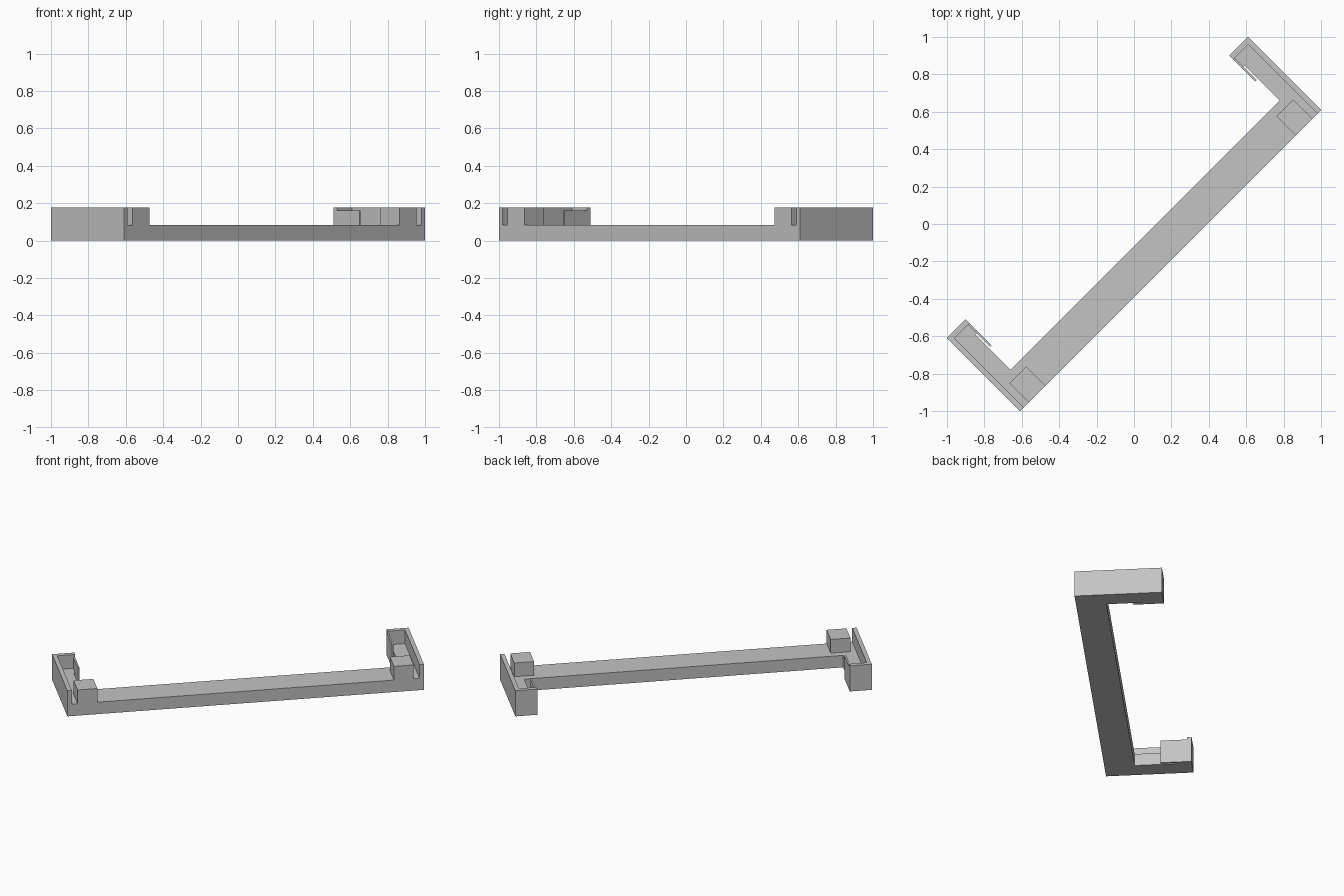
import bpy, bmesh, math
from mathutils import Matrix

if "Cube" in bpy.data.objects:
    bpy.data.objects.remove(bpy.data.objects["Cube"])

grey = bpy.data.materials.new("plain grey")
grey.diffuse_color = (0.55, 0.55, 0.55, 1)
grey.use_nodes = True
grey.node_tree.nodes["Principled BSDF"].inputs["Base Color"].default_value = grey.diffuse_color
TURN = Matrix.Rotation(math.radians(45), 4, 'Z')   # bracket lies on the diagonal
FLOOR, TOP = 0.083, 0.178


def prism(name, outline, z0, z1, bottom=False):
    """Extrude a flat outline upwards; the bottom is left open where it sits on the frame."""
    bm = bmesh.new()
    low = [bm.verts.new((u, v, z0)) for u, v in outline]
    high = [bm.verts.new((u, v, z1)) for u, v in outline]
    n = len(outline)
    bm.faces.new(high)
    if bottom:
        bm.faces.new(low[::-1])
    for i in range(n):
        j = (i + 1) % n
        bm.faces.new((low[i], low[j], high[j], high[i]))
    bm.transform(TURN)
    mesh = bpy.data.meshes.new(name)
    bm.to_mesh(mesh)
    bm.free()
    mesh.materials.append(grey)
    obj = bpy.data.objects.new(name, mesh)
    bpy.context.collection.objects.link(obj)
    return obj


def mirrored(outline):
    return [(-u, v) for u, v in reversed(outline)]


def rect(u0, u1, v0, v1):
    return [(u0, v0), (u1, v0), (u1, v1), (u0, v1)]


# Base frame: long rail with an arm at each end, slit beside each clip lip
half = [(1.138, -0.276), (1.138, 0.276), (0.997, 0.276), (0.997, 0.08),
        (1.008, 0.08), (1.008, 0.18), (1.018, 0.18), (1.018, -0.085)]
prism("base_frame", half + mirrored(half), 0, FLOOR, bottom=True)

# Raised parts, repeated at both ends
parts = {
    "end_wall": ([(1.11, -0.276), (1.138, -0.276), (1.138, 0.276),
                  (0.997, 0.276), (0.997, 0.247), (1.11, 0.247)], TOP),
    "clip_lip": (rect(0.997, 1.008, 0.08, 0.247), 0.16),
    "corner_block": (rect(0.947, 1.073, -0.276, -0.131), TOP),
}
for name, (outline, height) in parts.items():
    prism("right_" + name, outline, FLOOR, height)
    prism("left_" + name, mirrored(outline), FLOOR, height)
